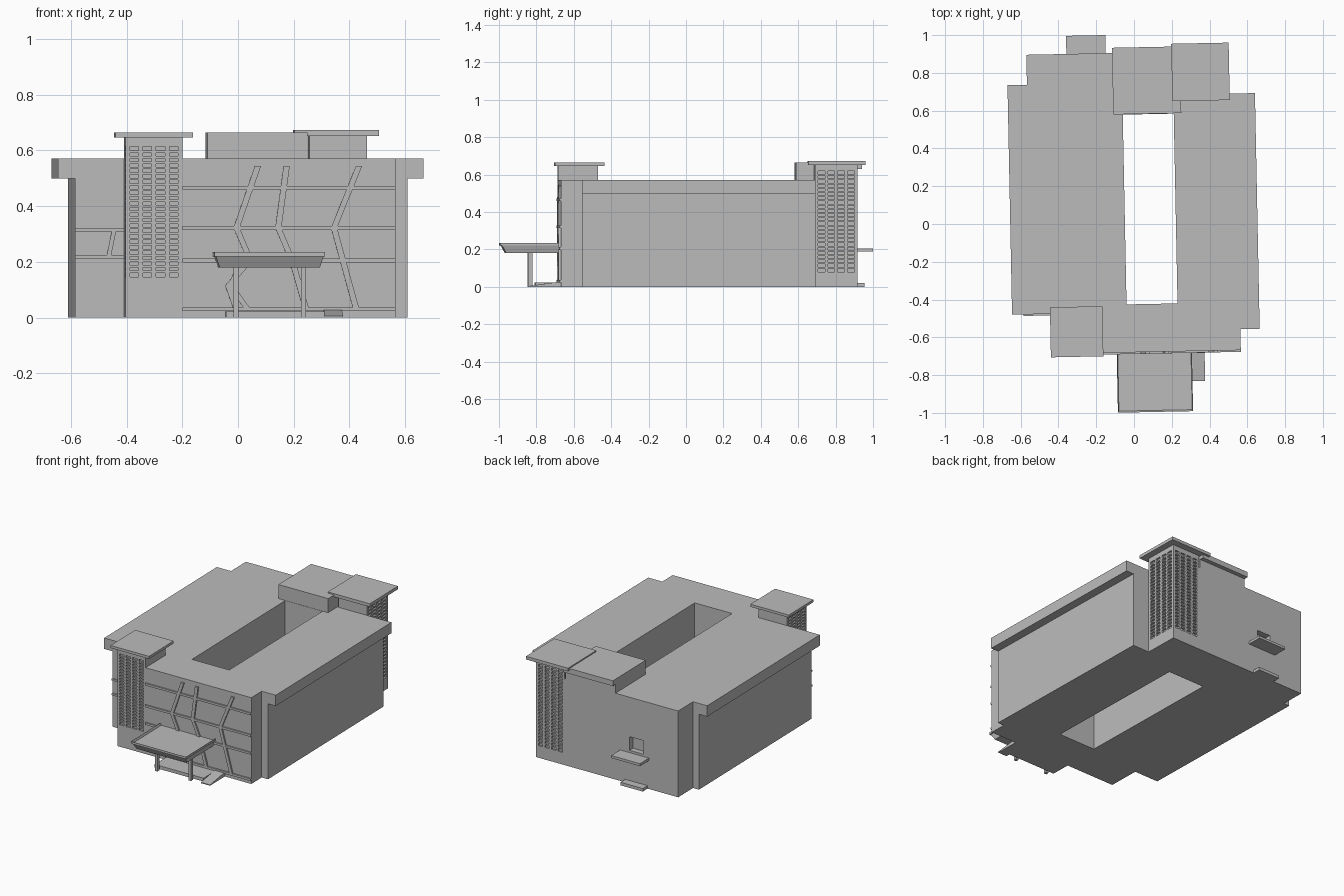
import bpy, bmesh

cube = bpy.data.objects.get("Cube")
if cube:
    bpy.data.objects.remove(cube, do_unlink=True)

TURN = 0.02  # the whole building sits slightly turned on its plot

grey = bpy.data.materials.new("plain grey")
grey.use_nodes = True
grey.diffuse_color = (0.5, 0.5, 0.5, 1)
grey.node_tree.nodes["Principled BSDF"].inputs["Base Color"].default_value = (0.5, 0.5, 0.5, 1)


def finish(name, bm):
    bmesh.ops.recalc_face_normals(bm, faces=bm.faces)
    mesh = bpy.data.meshes.new(name)
    bm.to_mesh(mesh)
    bm.free()
    mesh.materials.append(grey)
    obj = bpy.data.objects.new(name, mesh)
    obj.rotation_euler.z = TURN
    bpy.context.collection.objects.link(obj)
    return obj


def add_prism(bm, low, high):
    """Solid between two matching outlines."""
    a = [bm.verts.new(p) for p in low]
    b = [bm.verts.new(p) for p in high]
    bm.faces.new(a)
    bm.faces.new(b)
    for i in range(len(a)):
        j = (i + 1) % len(a)
        bm.faces.new((a[i], a[j], b[j], b[i]))


def rect(x0, x1, y0, y1, z):
    return [(x0, y0, z), (x1, y0, z), (x1, y1, z), (x0, y1, z)]


def boxes(name, items):
    bm = bmesh.new()
    for x0, x1, y0, y1, z0, z1 in items:
        add_prism(bm, rect(x0, x1, y0, y1, z0), rect(x0, x1, y0, y1, z1))
    return finish(name, bm)


def cut(target, cutter):
    cutter.hide_render = True
    cutter.hide_viewport = True
    mod = target.modifiers.new(cutter.name, 'BOOLEAN')
    mod.object = cutter
    mod.operation = 'DIFFERENCE'
    mod.solver = 'EXACT'


# Main block with stepped corners
ROOF = 0.572
outline = [(-.595, -.467), (-.213, -.467), (-.213, -.679), (.552, -.679), (.552, -.568),
           (.598, -.568), (.598, .68), (.27, .68), (.27, .907), (-.552, .907),
           (-.552, .748), (-.595, .748)]
bm = bmesh.new()
add_prism(bm, [(x, y, 0) for x, y in outline], [(x, y, ROOF) for x, y in outline])
body = finish("main_block", bm)

# Courtyard and rear window opening
cut(body, boxes("courtyard_cutter", [(-.048, .222, -.425, .58, -.1, .8)]))
cut(body, boxes("rear_window_cutter", [(-.3, -.2, .87, 1, .22, .31)]))

# Overhanging roof bands along both long sides
boxes("roof_band_right", [(-.655, -.595, -.467, .748, .5, ROOF)])
boxes("roof_band_left", [(.598, .654, -.568, .68, .5, ROOF)])

# Rooftop plant room with a projecting slab
boxes("plant_room", [(-.098, .262, .582, .907, ROOF - .01, .665)])
boxes("plant_room_slab", [(-.098, .262, .85, .935, .63, .665)])


# Corner stair towers with lattice screens on their two outer sides
def tower(name, x0, x1, y0, y1, z0, z1, top, sx, sy, columns=4, rows=24):
    d = .012
    cx = (x0 + d * (sx < 0), x1 - d * (sx > 0))
    cy = (y0 + d * (sy < 0), y1 - d * (sy > 0))
    boxes(name + "_core", [(*cx, *cy, 0, top)])
    boxes(name + "_plinth_and_head", [(x0, x1, y0, y1, 0, z0), (x0, x1, y0, y1, z1, top)])
    fx = x1 if sx > 0 else x0
    fy = y1 if sy > 0 else y0
    side_x = (min(fx, fx - sx * d), max(fx, fx - sx * d))
    side_y = (min(fy, fy - sy * d), max(fy, fy - sy * d))
    w = .016
    posts, rails = [], []
    for i in range(columns + 1):
        px = x0 + (x1 - x0 - w) * i / columns
        py = y0 + (y1 - y0 - w) * i / columns
        posts.append((px, px + w, *side_y, z0, z1))
        posts.append((*side_x, py, py + w, z0, z1))
    pitch = (z1 - z0) / rows
    for i in range(1, rows):
        z = z0 + pitch * i
        rails.append((x0, x1, *side_y, z - .004, z + .004))
        rails.append((*side_x, y0, y1, z - .004, z + .004))
    boxes(name + "_lattice_posts", posts)
    boxes(name + "_lattice_rails", rails)


tower("front_tower", -.418, -.213, -.679, -.465, .145, .615, .65, -1, -1)
tower("back_tower", .27, .476, .68, .907, .08, .62, .655, 1, 1)
boxes("front_tower_roof", [(-.454, -.176, -.697, -.432, .647, .664)])
boxes("back_tower_roof", [(.216, .52, .646, .95, .652, .673)])

# Raised strips on the front walls: horizontals, then slanting ribs
y_face, y_wing = -.679, -.467
boxes("front_strips", [(-.213, .552, y_face - .009, y_face, z - .007, z + .007)
                       for z in (.03, .205, .322, .466)])
boxes("wing_strips", [(-.595, -.418, y_wing - .008, y_wing, z - .006, z + .006)
                      for z in (.218, .315)])


def ribs(name, paths, y, depth, width):
    bm = bmesh.new()
    for path in paths:
        for (xa, za), (xb, zb) in zip(path, path[1:]):
            quad = [(xa, za), (xa + width, za), (xb + width, zb), (xb, zb)]
            add_prism(bm, [(x, y, z) for x, z in quad], [(x, y - depth, z) for x, z in quad])
    return finish(name, bm)


ribs("front_ribs", [
    [(.047, .545), (-.03, .322), (.02, .205), (-.06, .115), (-.03, .03)],
    [(-.01, .205), (-.05, .115), (.01, .03)],
    [(.15, .545), (.12, .322), (.17, .205), (.22, .03)],
    [(.41, .545), (.32, .322), (.4, .03)],
], y_face, .01, .022)
ribs("wing_rib", [[(-.482, .218), (-.462, .315)]], y_wing, .008, .016)

# Entrance canopy: tapered tray with a sunken top
bm = bmesh.new()
add_prism(bm, rect(-.085, .275, -.967, -.679, .18), rect(-.105, .293, -.997, -.679, .235))
top = max(bm.faces, key=lambda f: f.calc_center_median().z)
bmesh.ops.inset_region(bm, faces=[top], thickness=.018)
for v in top.verts:
    v.co.z -= .015
finish("entrance_canopy", bm)
boxes("entrance_columns", [(x - .009, x + .009, -.846, -.826, 0, .185) for x in (-.024, .218)])

# Entrance platform and side ramp
boxes("entrance_platform", [(-.06, .294, -.81, -.679, 0, .022)])
bm = bmesh.new()
profile = [(-.838, 0), (-.679, 0), (-.679, .028), (-.838, .006)]
add_prism(bm, [(.294, y, z) for y, z in profile], [(.36, y, z) for y, z in profile])
finish("entrance_ramp", bm)

# Rear door canopy and step
boxes("rear_door_canopy", [(-.34, -.132, .9, 1.003, .188, .205)])
boxes("rear_door_step", [(-.33, -.17, .9, .958, 0, .02)])
